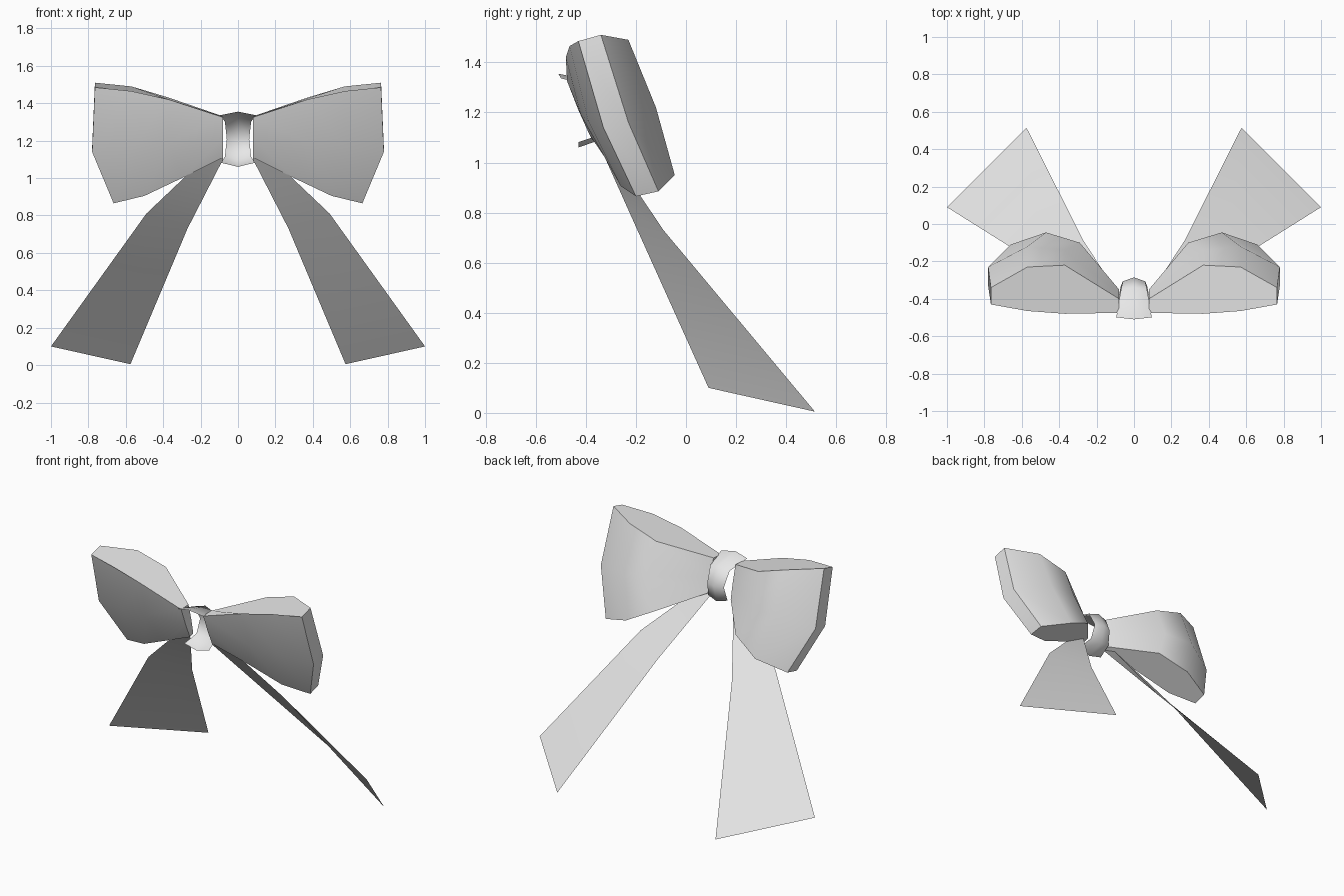
import bpy
import bmesh
import math
from mathutils import Vector

cube = bpy.data.objects.get("Cube")
if cube:
    bpy.data.objects.remove(cube, do_unlink=True)


def make_material(name, colour):
    material = bpy.data.materials.new(name)
    material.use_nodes = True
    material.diffuse_color = colour
    shader = next(n for n in material.node_tree.nodes if n.type == "BSDF_PRINCIPLED")
    shader.inputs["Base Color"].default_value = colour
    return material


ribbon_grey = make_material("ribbon grey", (0.8, 0.8, 0.8, 1))


def make_strip(name, rows, side=1, closed=False, upward=False, angle=40):
    """Skin rows of points with quads; a closed strip also gets two end lids."""
    bm = bmesh.new()
    grid = [[bm.verts.new((side * x, y, z)) for x, y, z in row] for row in rows]
    count = len(grid[0])
    for upper, lower in zip(grid, grid[1:]):
        for i in range(count if closed else count - 1):
            j = (i + 1) % count
            bm.faces.new((upper[i], upper[j], lower[j], lower[i]))
    if closed:
        bm.faces.new(grid[0])
        bm.faces.new(grid[-1])
    bmesh.ops.recalc_face_normals(bm, faces=bm.faces)
    bm.normal_update()
    # Open sheets are turned so that their first face looks up
    if upward and bm.faces[:][0].normal.z < 0:
        bmesh.ops.reverse_faces(bm, faces=bm.faces)
    mesh = bpy.data.meshes.new(name)
    bm.to_mesh(mesh)
    bm.free()
    mesh.materials.append(ribbon_grey)
    obj = bpy.data.objects.new(name, mesh)
    bpy.context.collection.objects.link(obj)
    bpy.ops.object.select_all(action="DESELECT")
    obj.select_set(True)
    bpy.context.view_layer.objects.active = obj
    bpy.ops.object.shade_smooth_by_angle(angle=math.radians(angle))
    return obj


# Loop outlines, running from the knot along the front, round the end and back
loop_top = [
    (.08, -.475, 1.325), (.37, -.48, 1.42), (.57, -.465, 1.465), (.765, -.43, 1.485),
    (.765, -.34, 1.51), (.57, -.23, 1.49), (.37, -.22, 1.43), (.08, -.4, 1.33),
]
loop_middle = [
    (.08, -.43, 1.21), (.37, -.42, 1.19), (.57, -.39, 1.165), (.78, -.33, 1.14),
    (.78, -.23, 1.16), (.57, -.12, 1.22), (.37, -.14, 1.23), (.08, -.37, 1.22),
]
loop_bottom = [
    (.08, -.385, 1.11), (.3, -.31, 1), (.5, -.26, .905), (.665, -.2, .865),
    (.66, -.11, .885), (.47, -.045, .95), (.29, -.1, 1.04), (.08, -.35, 1.12),
]

# Tail cross rows, from the knot down to the wide end
tail = [
    [(.09, -.4, 1.19), (.08, -.38, 1.1)],
    [(.49, -.23, .81), (.27, -.09, .73)],
    [(1, .09, .1), (.575, .515, .005)],
]

for side, label in ((1, "left"), (-1, "right")):
    make_strip(label + "_loop", [loop_top, loop_middle, loop_bottom], side, closed=True)
    make_strip(label + "_tail", tail, side, upward=True)

# Knot: a crowned band round the top, back and bottom, open at the front
knot_profile = [
    (.095, -.51, 1.355), (.07, -.34, 1.32), (.06, -.285, 1.21),
    (.07, -.315, 1.1), (.09, -.43, 1.06),
]
knot_centre = Vector((0, -.42, 1.2))
knot_rows = []
for width, y, z in knot_profile:
    crown = Vector((0, y, z))
    edge = crown + (knot_centre - crown).normalized() * .022
    knot_rows.append([(-width, edge.y, edge.z), crown, (width, edge.y, edge.z)])
make_strip("knot_band", knot_rows, upward=True, angle=80)
